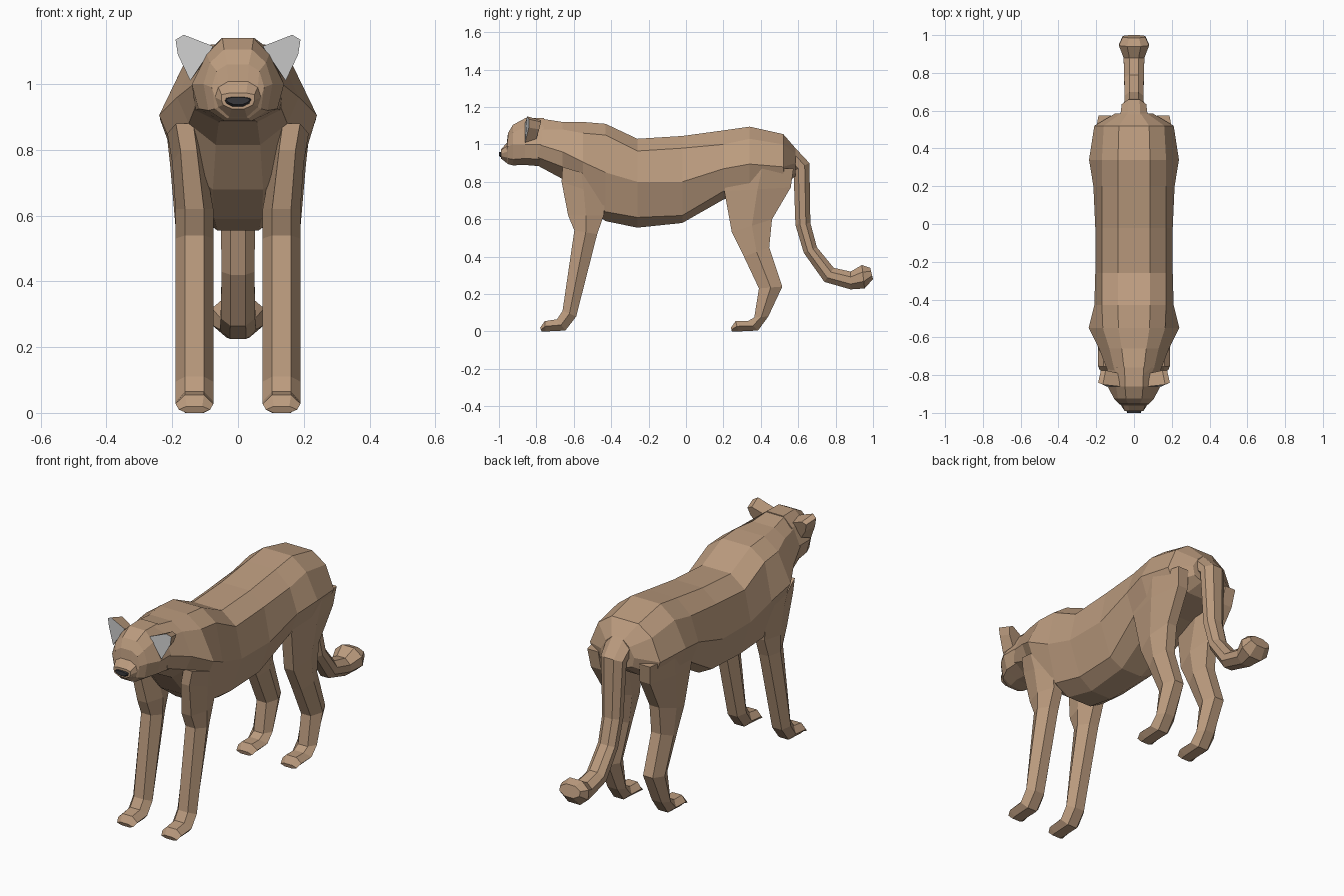
import bpy, bmesh


def material(name, rgb):
    m = bpy.data.materials.new(name)
    m.diffuse_color = (*rgb, 1)
    return m


FUR = material("fur", (0.50, 0.33, 0.21))
DARK = material("dark", (0.04, 0.04, 0.045))
PALE = material("ear_grey", (0.6, 0.6, 0.6))

HEX = [(-1, .5), (-.5, 0), (.5, 0), (1, .5), (.5, 1), (-.5, 1)]
OCT = [(-1, .3), (-.45, 0), (.45, 0), (1, .3), (1, .7), (.45, 1), (-.45, 1), (-1, .7)]


def loft(name, rings, mats=(FUR,), first_cap_slot=0):
    """Skin a list of equal-length vertex rings and cap both ends."""
    bm = bmesh.new()
    vs = [[bm.verts.new(p) for p in r] for r in rings]
    n = len(vs[0])
    for a, b in zip(vs, vs[1:]):
        for i in range(n):
            j = (i + 1) % n
            bm.faces.new((a[i], a[j], b[j], b[i]))
    bm.faces.new(vs[0]).material_index = first_cap_slot
    bm.faces.new(vs[-1])
    bmesh.ops.recalc_face_normals(bm, faces=bm.faces)
    me = bpy.data.meshes.new(name)
    bm.to_mesh(me)
    bm.free()
    for m in mats:
        me.materials.append(m)
    ob = bpy.data.objects.new(name, me)
    bpy.context.collection.objects.link(ob)
    return ob


def trunk_ring(y, top, zs, ws, zm, wm, zl, wl, bot):
    """Ten-sided upright section: flat top, shoulder, widest, lower and flat bottom."""
    half = [(ws * .5, top), (ws, zs), (wm, zm), (wl, zl), (wl * .45, bot)]
    return [(x, y, z) for x, z in half] + [(-x, y, z) for x, z in reversed(half)]


def limb_ring(yf, zf, yb, zb, x0, x1, shape=HEX):
    """Tilted section spanning a front point to a back point in the side view."""
    c, w = (x0 + x1) / 2, (x1 - x0) / 2
    return [(c + u * w, yf + (yb - yf) * v, zf + (zb - zf) * v) for u, v in shape]


def mirror(ob):
    ob.modifiers.new("mirror", 'MIRROR').use_axis = (True, False, False)


# Body: neck to rump
body = [
    (-.79, 1.14, 1.08, .10, 1.0, .135, .93, .13, .885),
    (-.66, 1.12, 1.08, .13, .96, .185, .88, .15, .815),
    (-.55, 1.12, 1.06, .165, .905, .24, .74, .17, .68),
    (-.43, 1.11, 1.05, .17, .85, .21, .64, .16, .59),
    (-.26, 1.03, .965, .17, .80, .205, .61, .14, .555),
    (-.02, 1.045, .98, .17, .80, .205, .62, .14, .58),
    (.20, 1.075, 1.0, .17, .87, .215, .75, .17, .705),
    (.34, 1.095, 1.03, .17, .895, .238, .79, .20, .75),
    (.52, 1.055, 1.0, .16, .88, .21, .81, .18, .78),
    (.585, .98, .95, .07, .90, .10, .85, .09, .83)]
loft("body", [trunk_ring(*s) for s in body])

# Head with short muzzle
head = [
    (-.76, 1.14, 1.09, .10, 1.0, .14, .92, .13, .882),
    (-.86, 1.14, 1.09, .095, 1.0, .14, .925, .12, .89),
    (-.925, 1.105, 1.065, .085, 1.0, .105, .92, .09, .888),
    (-.952, 1.06, 1.04, .065, .99, .08, .925, .07, .895),
    (-.958, 1.008, .99, .06, .96, .07, .93, .06, .90),
    (-.99, .973, .968, .05, .95, .05, .937, .045, .925)]
loft("head", [trunk_ring(*s) for s in head])

# Nose
loft("nose", [trunk_ring(-.975, .962, .958, .045, .95, .045, .935, .04, .922),
              trunk_ring(-1.0, .960, .957, .03, .952, .036, .945, .03, .938)], (DARK,))

# Ears: pale front face, tapering back
front = [(.075, -.86, 1.115), (.165, -.85, 1.15), (.19, -.84, 1.135),
         (.183, -.84, 1.09), (.145, -.86, 1.01)]
back = [(.08, -.79, 1.10), (.15, -.775, 1.13), (.175, -.775, 1.12),
        (.165, -.785, 1.08), (.13, -.80, 1.03)]
mirror(loft("ears", [front, back], (FUR, PALE), 1))

# Front legs and paws
front_leg = [
    (-.66, .88, -.46, .82, .11, .215),
    (-.665, .80, -.43, .72, .10, .20),
    (-.63, .62, -.44, .62, .075, .19),
    (-.597, .54, -.475, .52, .075, .19),
    (-.66, .11, -.587, .08, .075, .19),
    (-.69, .065, -.645, .005, .075, .19),
    (-.755, .055, -.75, 0, .075, .19),
    (-.78, .02, -.772, 0, .085, .18)]
mirror(loft("front_legs", [limb_ring(*s) for s in front_leg]))

# Hind legs and paws
hind_leg = [
    (.24, .88, .575, .87, .09, .22),
    (.205, .75, .56, .77, .085, .207),
    (.245, .53, .46, .60, .075, .19),
    (.31, .40, .445, .45, .075, .19),
    (.39, .23, .515, .24, .075, .19),
    (.365, .075, .44, .08, .075, .19),
    (.33, .055, .385, .005, .075, .19),
    (.265, .055, .28, 0, .075, .19),
    (.24, .02, .245, 0, .085, .18)]
mirror(loft("hind_legs", [limb_ring(*s) for s in hind_leg]))

# Tail with tufted tip
tail = [
    (.50, .93, .52, 1.05, .08), (.575, .86, .66, .90, .065),
    (.585, .57, .665, .58, .052), (.63, .42, .70, .45, .05),
    (.74, .265, .79, .34, .052), (.88, .225, .88, .32, .055),
    (.955, .23, .94, .355, .08), (1.0, .28, .985, .34, .06)]
loft("tail", [limb_ring(*s[:4], -s[4], s[4], OCT) for s in tail])
